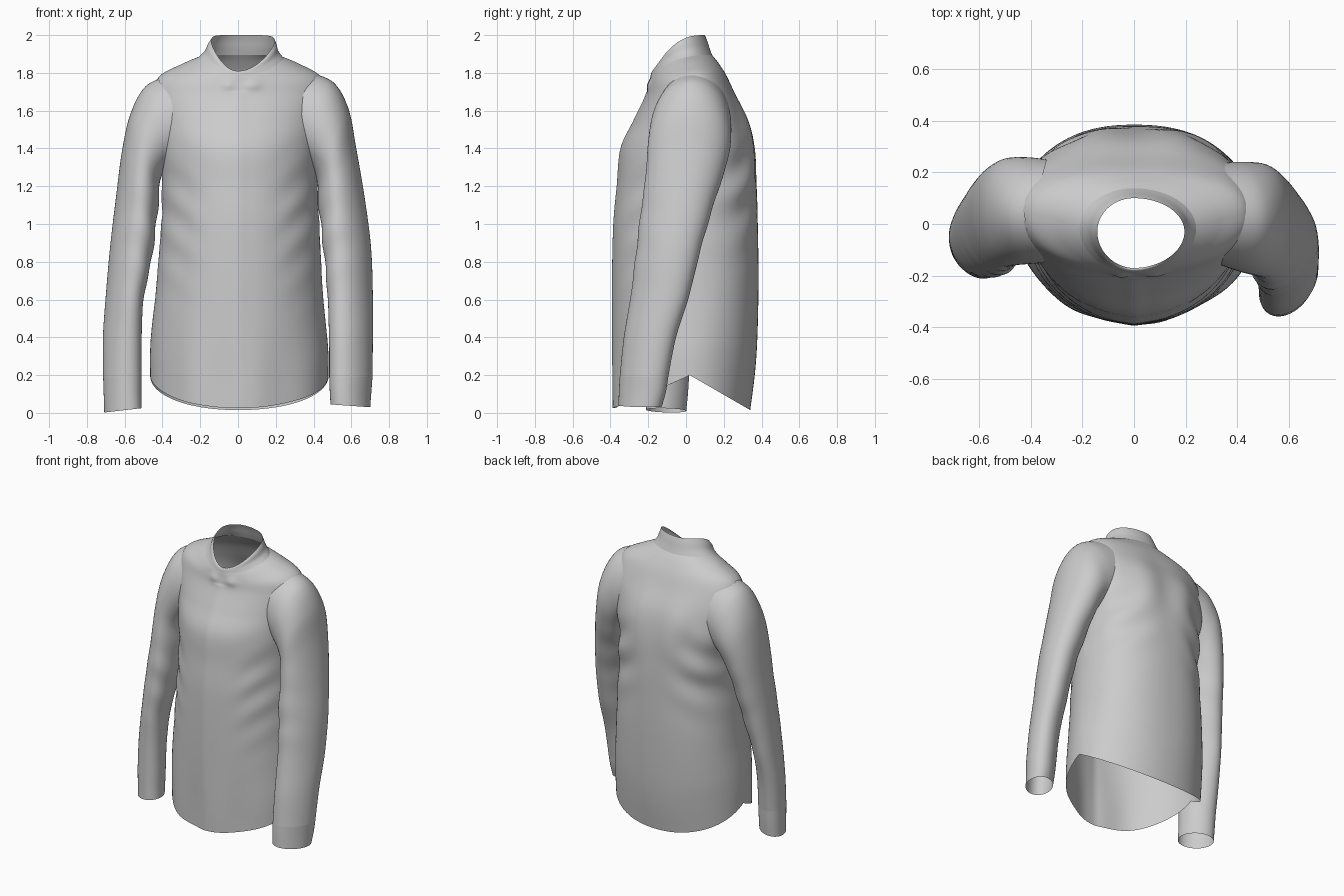
import bpy, bmesh
from math import sin, cos, pi, exp, copysign


def spline(rows, steps):
    """Smooth in-between rows (Catmull-Rom)."""
    out = []
    for i in range(len(rows) - 1):
        p = [rows[max(0, min(len(rows) - 1, i + k))] for k in (-1, 0, 1, 2)]
        for j in range(steps):
            t = j / steps
            out.append([0.5 * (2 * b + (c - a) * t + (2 * a - 5 * b + 4 * c - d) * t * t
                               + (3 * b - a - 3 * c + d) * t ** 3) for a, b, c, d in zip(*p)])
    return out + [list(rows[-1])]


def power(v, n):
    return copysign(abs(v) ** (2 / n), v)


def bump(v, centre, width):
    return exp(-((v - centre) / width) ** 2)


def loft(name, rows, point, cols, cut=None):
    """Skin closed rings; faces for which cut(centre) holds are left out."""
    bm = bmesh.new()
    rings = [[bm.verts.new(point(r, 2 * pi * j / cols)) for j in range(cols)] for r in rows]
    for a, b in zip(rings, rings[1:]):
        for j in range(cols):
            k = (j + 1) % cols
            f = bm.faces.new((a[j], a[k], b[k], b[j]))
            f.smooth = True
    if cut:
        gone = [f for f in bm.faces if cut(f.calc_center_median())]
        bmesh.ops.delete(bm, geom=gone, context='FACES')
    bmesh.ops.recalc_face_normals(bm, faces=bm.faces)
    me = bpy.data.meshes.new(name)
    bm.to_mesh(me)
    bm.free()
    ob = bpy.data.objects.new(name, me)
    bpy.context.collection.objects.link(ob)
    return ob


def body_point(r, a):
    z, xl, xr, yf, yb, yc, drop, nb = r
    # the back is squarer than the front
    n = nb if sin(a) > 0 else 1.95
    c, s = power(cos(a), n), power(sin(a), n)
    x = c * (xr if c > 0 else xl)
    y = yc + s * (yb - yc if s > 0 else yc - yf)
    z -= drop * ((1 - s) / 2) ** 2.7
    # curved shirt-tail hem: high at the sides, low at front and back
    if z < 0.6:
        hem = 0.2 - (0.185 * s if s > 0 else 0.175 * abs(s) ** 0.95)
        z = hem + z * (1 - hem / 0.6)
    # cloth folds: slanting from the armpits, vertical near the hem
    side = abs(x)
    if s > 0:
        d = 0.010 * sin(24 * z + 14 * side) * bump(z, 1.18, 0.25) * bump(side, 0.3, 0.13)
        d += 0.007 * sin(22 * x + 3 * z) * bump(z, 1.45, 0.2)
    else:
        d = 0.005 * sin(30 * z - 22 * side) * bump(z, 1.0, 0.3) * bump(side, 0.32, 0.1)
        d += 0.006 * sin(20 * x) * bump(z, 0.1, 0.3)
        # button placket and the two collar tips
        if z < 1.7:
            d += 0.005 * bump(x, 0, 0.035)
        d += 0.012 * (bump(x, -0.05, 0.03) + bump(x, 0.08, 0.04)) * bump(z, 1.735, 0.03)
    return x + d * c, y + d * s, z


def armhole(p):
    return abs(p.x) > 0.33 and ((p.y - 0.04) / 0.19) ** 2 + ((p.z - 1.535) / 0.24) ** 2 < 0.95


# Torso: z, left, right, front, back, centre y, front drop, back squareness
torso = [
    (0.00, .465, .480, -.383, .340, .02, 0, 2.1),
    (0.20, .465, .478, -.385, .365, .02, 0, 2.1),
    (0.40, .455, .465, -.387, .378, .02, 0, 2.2),
    (0.70, .430, .445, -.387, .384, .02, 0, 2.3),
    (1.00, .405, .430, -.380, .380, .02, 0, 2.3),
    (1.20, .400, .420, -.362, .374, .02, 0, 2.4),
    (1.40, .420, .430, -.342, .362, .03, 0, 2.5),
    (1.55, .440, .445, -.275, .328, .03, .005, 2.5),
    (1.69, .450, .460, -.215, .260, .03, .020, 2.5),
    (1.79, .415, .435, -.196, .212, .03, .055, 2.3),
    (1.855, .300, .330, -.190, .170, .01, .085, 2.1),
    (1.895, .210, .240, -.187, .138, -.02, .11, 2)]
loft("shirt_body", spline(torso, 9), body_point, 144, armhole)

# Collar: flares from the neck opening down to the shoulders
collar = [
    torso[-1],
    (1.93, .178, .215, -.184, .125, -.02, .13, 2),
    (1.97, .160, .205, -.178, .112, -.03, .16, 2),
    (2.00, .142, .195, -.170, .100, -.03, .19, 2)]
loft("collar", spline(collar, 5), body_point, 144)


def sleeve_point(side):
    def point(r, a):
        xi, zi, xo, zo, yf, yb, bow, skew = r
        c, s = cos(a), sin(a)
        x = (xi + xo) / 2 + c * (xo - xi) / 2 - bow * s * s
        y = (yf + yb) / 2 + s * (yb - yf) / 2 + skew * c
        z = (zi + zo) / 2 + c * (zo - zi) / 2
        # soft creases on the inner elbow
        d = 0.004 * sin(30 * z + 3 * s) * bump(z, 0.95, 0.3) * (1 - c) / 2
        return side * (x + d * c), y + d * s, z
    return point


# Sleeves: inner x z, outer x z, front y, back y, armhole bow, backward skew of outer side
right_arm = [
    (.385, 1.28, .370, 1.805, -.160, .238, .040, 0),
    (.410, 1.25, .505, 1.750, -.188, .240, .035, 0),
    (.420, 1.20, .585, 1.61, -.203, .233, .010, .01),
    (.425, 1.12, .626, 1.40, -.213, .198, 0, .03),
    (.440, 0.98, .669, 1.15, -.235, .133, 0, .05),
    (.460, 0.80, .704, 0.88, -.258, .065, 0, .055),
    (.475, 0.60, .714, 0.62, -.285, .005, 0, .055),
    (.482, 0.40, .714, 0.40, -.320, -.062, 0, .05),
    (.483, 0.19, .712, 0.19, -.343, -.102, 0, .045)]
left_arm = [
    (.385, 1.28, .370, 1.787, -.150, .250, .040, 0),
    (.405, 1.25, .490, 1.728, -.155, .258, .035, 0),
    (.415, 1.20, .567, 1.59, -.162, .255, .010, .01),
    (.420, 1.12, .612, 1.40, -.172, .230, 0, .03),
    (.435, 0.98, .645, 1.15, -.185, .185, 0, .05),
    (.460, 0.80, .677, 0.88, -.195, .130, 0, .05),
    (.500, 0.60, .700, 0.62, -.200, .080, 0, .05),
    (.510, 0.40, .715, 0.40, -.200, .037, 0, .04),
    (.510, 0.19, .714, 0.19, -.204, .012, 0, .03)]
right_cuff = [
    right_arm[-1],
    (.486, 0.11, .706, 0.11, -.347, -.115, 0, .045),
    (.490, 0.045, .700, 0.03, -.350, -.135, 0, .04)]
left_cuff = [
    left_arm[-1],
    (.511, 0.10, .711, 0.10, -.205, .006, 0, .03),
    (.510, 0.025, .708, 0.002, -.207, -.003, 0, .03)]
for label, side, arm, cuff in (("right", 1, right_arm, right_cuff), ("left", -1, left_arm, left_cuff)):
    loft(label + "_sleeve", spline(arm, 8), sleeve_point(side), 64)
    loft(label + "_cuff", spline(cuff, 4), sleeve_point(side), 64)
